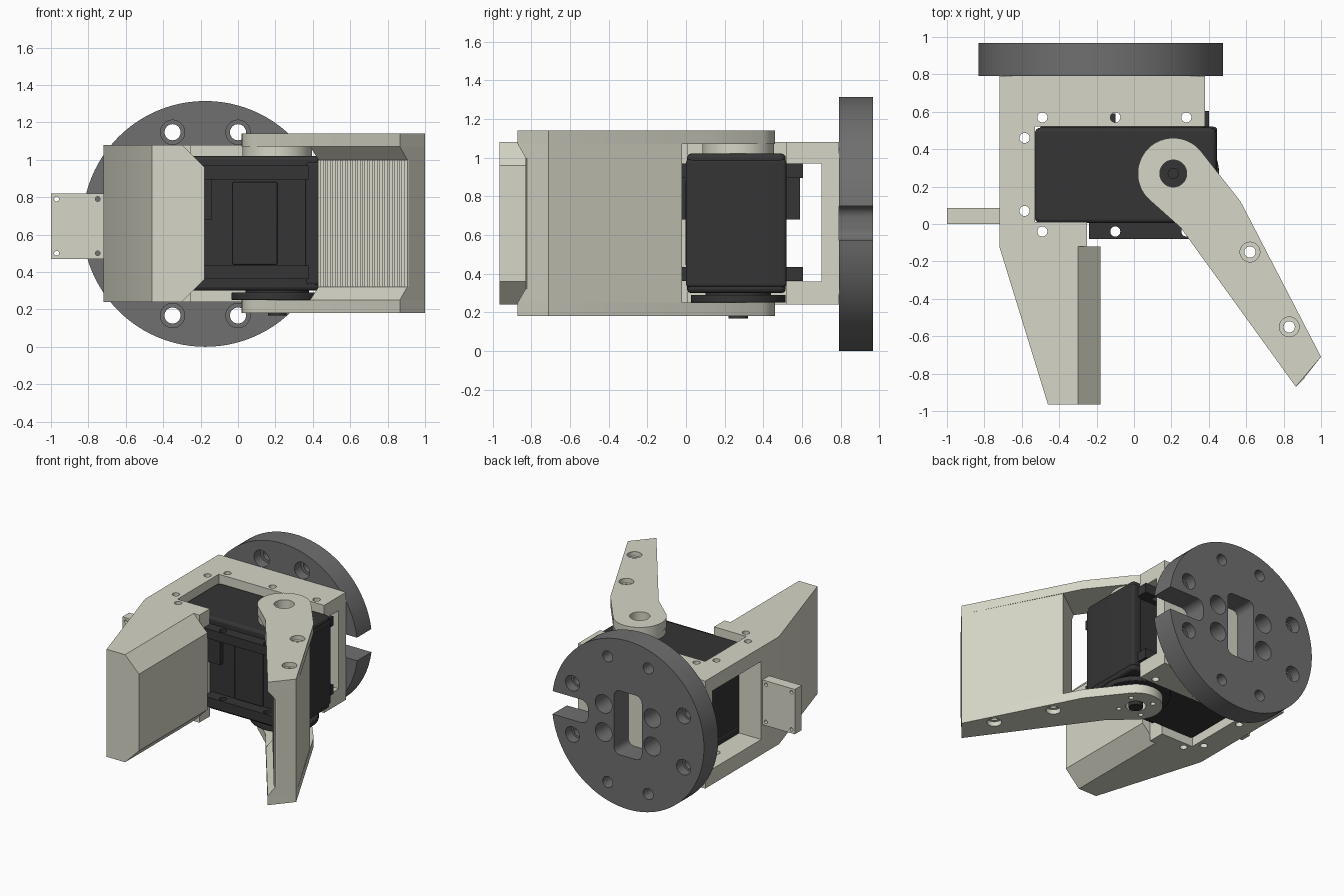
import bpy, bmesh
from math import cos, sin, radians, pi

if "Cube" in bpy.data.objects:
    bpy.data.objects.remove(bpy.data.objects["Cube"])


def material(name, c):
    m = bpy.data.materials.new(name)
    m.diffuse_color = (*c, 1)
    m.use_nodes = True
    m.node_tree.nodes["Principled BSDF"].inputs["Base Color"].default_value = m.diffuse_color
    return m


BEIGE = material("beige", (0.67, 0.67, 0.57))
BLACK = material("black", (0.035, 0.035, 0.035))
GREY = material("dark_grey", (0.16, 0.16, 0.16))


def arc(cx, cy, r, a=0, b=360, n=48):
    k = n if b - a == 360 else n - 1
    return [(cx + r * cos(radians(a + (b - a) * i / k)),
             cy + r * sin(radians(a + (b - a) * i / k))) for i in range(n)]


def rect(x0, x1, y0, y1, r=0):
    if not r:
        return [(x0, y0), (x1, y0), (x1, y1), (x0, y1)]
    return (arc(x1 - r, y1 - r, r, 0, 90, 7) + arc(x0 + r, y1 - r, r, 90, 180, 7)
            + arc(x0 + r, y0 + r, r, 180, 270, 7) + arc(x1 - r, y0 + r, r, 270, 360, 7))


def loft(bm, low, high):
    a = [bm.verts.new(p) for p in low]
    b = [bm.verts.new(p) for p in high]
    bm.faces.new(a)
    bm.faces.new(b[::-1])
    for i in range(len(a)):
        j = (i + 1) % len(a)
        bm.faces.new((a[j], a[i], b[i], b[j]))


def finish(name, bm, mat):
    bmesh.ops.recalc_face_normals(bm, faces=bm.faces)
    me = bpy.data.meshes.new(name)
    bm.to_mesh(me)
    bm.free()
    ob = bpy.data.objects.new(name, me)
    bpy.context.collection.objects.link(ob)
    if mat:
        me.materials.append(mat)
    return ob


def prisms(name, parts, mat=None, axis="Z"):
    """Extrude each (outline, start, end) along the axis."""
    bm = bmesh.new()
    for pts, a, b in parts:
        f = (lambda p, t: (p[0], p[1], t)) if axis == "Z" else (lambda p, t: (p[0], t, p[1]))
        loft(bm, [f(p, a) for p in pts], [f(p, b) for p in pts])
    return finish(name, bm, mat)


def select(ob):
    bpy.ops.object.select_all(action="DESELECT")
    ob.select_set(True)
    bpy.context.view_layer.objects.active = ob


def cut(ob, parts, axis="Z"):
    c = prisms("cutter", parts, None, axis)
    c.hide_render = True
    m = ob.modifiers.new("cut", "BOOLEAN")
    m.operation, m.solver, m.object = "DIFFERENCE", "EXACT", c
    select(ob)
    bpy.ops.object.modifier_apply(modifier=m.name)
    bpy.data.objects.remove(c)


def bevel(ob, w, seg=3):
    m = ob.modifiers.new("bevel", "BEVEL")
    m.width, m.segments, m.limit_method = w, seg, "ANGLE"


# Mounting disc: edge notch, centre slot, bolt holes and counterbores
CX, CZ = -0.175, 0.657
disc = prisms("mounting_disc", [(arc(CX, CZ, 0.657, n=96), 0.79, 0.967)], GREY, "Y")
signs = [(i, j) for i in (-1, 1) for j in (-1, 1)]
holes = [(rect(CX - 0.12, CX + 0.12, CZ - 0.25, CZ + 0.25, 0.05), 0.7, 1.1),
         (rect(0.17, 0.7, 0.57, 0.75, 0.06), 0.7, 1.1)]
bores = []
for i, j in signs:
    holes += [(arc(CX + i * dx, CZ + j * dz, r, n=32), 0.7, 1.1)
              for dx, dz, r in ((0.175, 0.49, 0.043), (0.48, 0.2, 0.043), (0.21, 0.11, 0.072))]
    bores += [(arc(CX + i * 0.175, CZ + j * 0.49, 0.065, n=32), 0.7, 0.87),
              (arc(CX + i * 0.48, CZ + j * 0.2, 0.06, n=32), 0.89, 1.1)]
cut(disc, holes, "Y")
cut(disc, bores, "Y")

# Fixed frame with its finger, hollow from side to side behind the finger
frame = prisms("fixed_frame", [([
    (-0.72, 0.79), (-0.72, -0.12), (-0.46, -0.965), (-0.30, -0.965), (-0.30, -0.12),
    (-0.25, -0.12), (-0.25, 0.01), (-0.53, 0.01), (-0.53, 0.52), (0.38, 0.52), (0.38, 0.79)],
    0.24, 1.08)], BEIGE)
cut(frame, [(rect(-0.9, 0.6, 0.36, 0.97), 0.1, 0.70)], "Y")
bolts = [(arc(x, y, 0.027, n=24), 0.1, 1.2) for x, y in (
    (-0.49, 0.57), (-0.1, 0.57), (0.28, 0.57), (-0.49, -0.04), (-0.585, 0.46), (-0.585, 0.07))]
cut(frame, bolts)
prisms("fixed_finger_pad", [([(-0.30, 0.24), (-0.18, 0.36), (-0.18, 0.96), (-0.30, 1.08)],
                             -0.965, -0.12)], BEIGE, "Y")

# Side tab with four small holes
tab = prisms("side_tab", [(rect(-1, -0.72, 0.47, 0.82), 0.0, 0.085)], BEIGE, "Y")
cut(tab, [(arc(x, z, 0.013, n=16), -0.1, 0.2) for x in (-0.97, -0.75) for z in (0.5, 0.79)], "Y")

# Servo: case, end caps, lids, bolt flanges, connectors
bevel(prisms("servo_case", [(rect(-0.525, 0.43, 0.015, 0.505), 0.36, 0.97)], BLACK), 0.015)
for n, a, b in (("lower", 0.30, 0.42), ("upper", 0.90, 1.02)):
    bevel(prisms(f"servo_{n}_cap", [(rect(-0.53, 0.44, 0.005, 0.515, 0.03), a, b)], BLACK), 0.02)
bevel(prisms("servo_end_cap", [(rect(0.36, 0.445, 0.0, 0.52, 0.02), 0.33, 0.99)], BLACK), 0.015)
bevel(prisms("servo_front_panel", [(rect(-0.03, 0.21, 0.44, 0.88), -0.002, 0.03)], BLACK, "Y"), 0.006)
flanges = []
for z0, z1 in ((0.362, 0.435), (0.895, 0.968)):
    flanges += [(rect(-0.24, 0.38, -0.08, 0.03), z0, z1), (rect(-0.5, 0.40, 0.49, 0.605), z0, z1)]
flange = prisms("servo_flanges", flanges, BLACK)
cut(flange, bolts + [(arc(x, -0.04, 0.027, n=24), 0.1, 1.2) for x in (-0.1, 0.28)])
prisms("servo_connectors", [(rect(-0.24, -0.14, 0.68, 0.895), -0.02, 0.03),
                            (rect(-0.3, -0.1, 0.68, 0.895), 0.5, 0.59)], BLACK, "Y")

# Output shaft and horns
PX, PY = 0.21, 0.27
bevel(prisms("lower_horn", [(arc(PX, PY, 0.245, n=64), 0.25, 0.29)], BLACK), 0.006, 2)
prisms("lower_neck", [(arc(PX, PY, 0.17), 0.28, 0.31)], BLACK)
prisms("shaft_end", [(arc(PX, PY, 0.05), 0.168, 0.26)], BLACK)
prisms("shaft_screw", [(arc(PX, PY, 0.03, n=24), 1.0, 1.035)], BLACK)
horn = prisms("upper_horn", [(arc(PX, PY, 0.185, n=64), 1.015, 1.07)], BEIGE)
cut(horn, [(arc(PX, PY, 0.072), 0.9, 1.2)])

# Moving jaw arms
outline = arc(PX, PY, 0.19, 40, 230, 36) + [(0.25, -0.02), (0.865, -0.87), (1.0, -0.71), (0.57, 0.12)]
spots = ((0.62, -0.15), (0.83, -0.55))
through = [(arc(x, y, 0.03, n=24), 0.1, 1.3) for x, y in spots]
for n, z0, z1, c0, c1 in (("lower", 0.18, 0.25, 0.1, 0.215), ("upper", 1.07, 1.14, 1.105, 1.2)):
    arm = prisms(f"{n}_jaw_arm", [(outline, z0, z1)], BEIGE)
    extra = [(arc(PX, PY, 0.072), z0 - 0.1, z1 + 0.1)]
    if n == "lower":
        extra += [(arc(PX + 0.125 * cos(k * pi / 2 + 0.6), PY + 0.125 * sin(k * pi / 2 + 0.6),
                       0.018, n=16), 0.1, 0.3) for k in range(4)]
    cut(arm, through + extra)
    cut(arm, [(arc(x, y, 0.053, n=32), c0, c1) for x, y in spots])

# Moving jaw wall with a recessed, chamfered inner face
bm = bmesh.new()
sections = []
for o, e, r in (((0.638, -0.02), (0.385, -0.205), (0.43, -0.17)),
                ((1.0, -0.71), (0.865, -0.87), (0.905, -0.83))):
    sections.append([(*o, 0.25), (*o, 1.07), (*e, 1.07), (*r, 1.0), (*r, 0.32), (*e, 0.25)])
loft(bm, *sections)
wall = finish("moving_jaw_wall", bm, BEIGE)
cut(wall, through)

# Fine vertical grip ribs on the wall
N, ribs = 36, []
for i in range(2 * N + 1):
    t, d = i / (2 * N), 0.012 * (i % 2)
    ribs.append((0.43 + 0.475 * t - 0.81 * d, -0.17 - 0.66 * t - 0.59 * d))
prisms("grip_ribs", [(ribs + [(0.913, -0.824), (0.438, -0.164)], 0.321, 0.999)], BEIGE)

# Smooth the round surfaces, keep the edges sharp
for ob in list(bpy.context.scene.objects):
    select(ob)
    bpy.ops.object.shade_smooth_by_angle(angle=radians(28))
